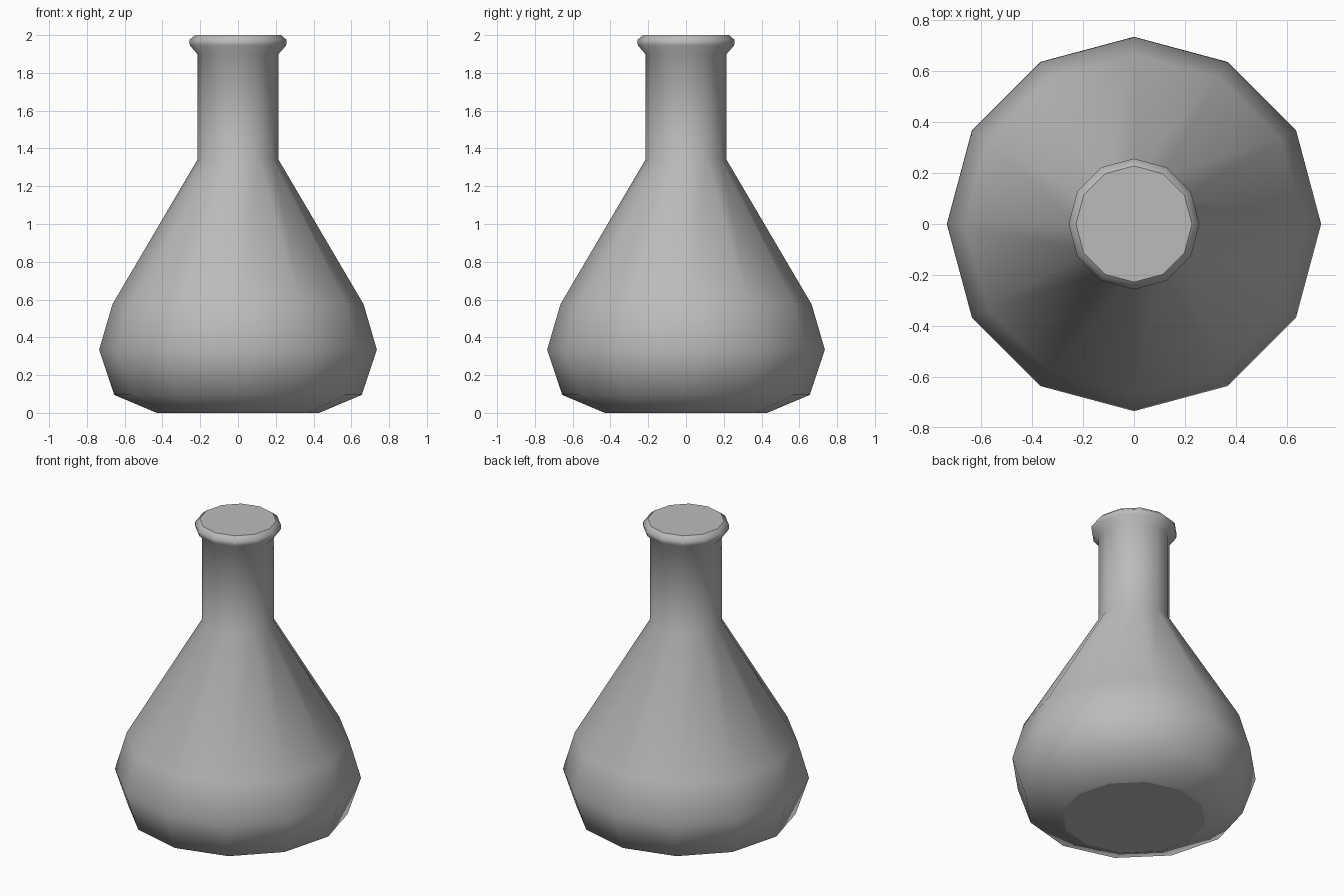
import bpy
import bmesh
from math import cos, sin, tau

SIDES = 12

old = bpy.data.objects.get("Cube")
if old:
    bpy.data.objects.remove(old, do_unlink=True)

# Single grey glass colour
grey = bpy.data.materials.new("grey_glass")
grey.use_nodes = True
colour = (0.5, 0.5, 0.5, 1.0)
grey.diffuse_color = colour
grey.node_tree.nodes["Principled BSDF"].inputs["Base Color"].default_value = colour


def lathe(name, profile):
    """Turn a (radius, height) profile into a closed, smooth-shaded solid."""
    bm = bmesh.new()
    rings = [[bm.verts.new((r * cos(tau * i / SIDES), r * sin(tau * i / SIDES), z))
              for i in range(SIDES)] for r, z in profile]
    for low, high in zip(rings, rings[1:]):
        for i in range(SIDES):
            j = (i + 1) % SIDES
            bm.faces.new((low[i], low[j], high[j], high[i])).smooth = True
    # Flat caps with crisp borders
    for cap in (bm.faces.new(rings[0][::-1]), bm.faces.new(rings[-1])):
        for edge in cap.edges:
            edge.smooth = False
    mesh = bpy.data.meshes.new(name)
    bm.to_mesh(mesh)
    bm.free()
    mesh.materials.append(grey)
    obj = bpy.data.objects.new(name, mesh)
    bpy.context.collection.objects.link(obj)
    return obj


# Rounded base, conical shoulder, straight neck and flared rim
base = [(0.43, 0.0), (0.655, 0.095), (0.735, 0.335), (0.665, 0.575)]
neck = [(0.215, 1.34), (0.215, 1.90)]
rim = [(0.255, 1.945), (0.257, 1.975), (0.228, 2.0)]
lathe("flask", base + neck + rim)
